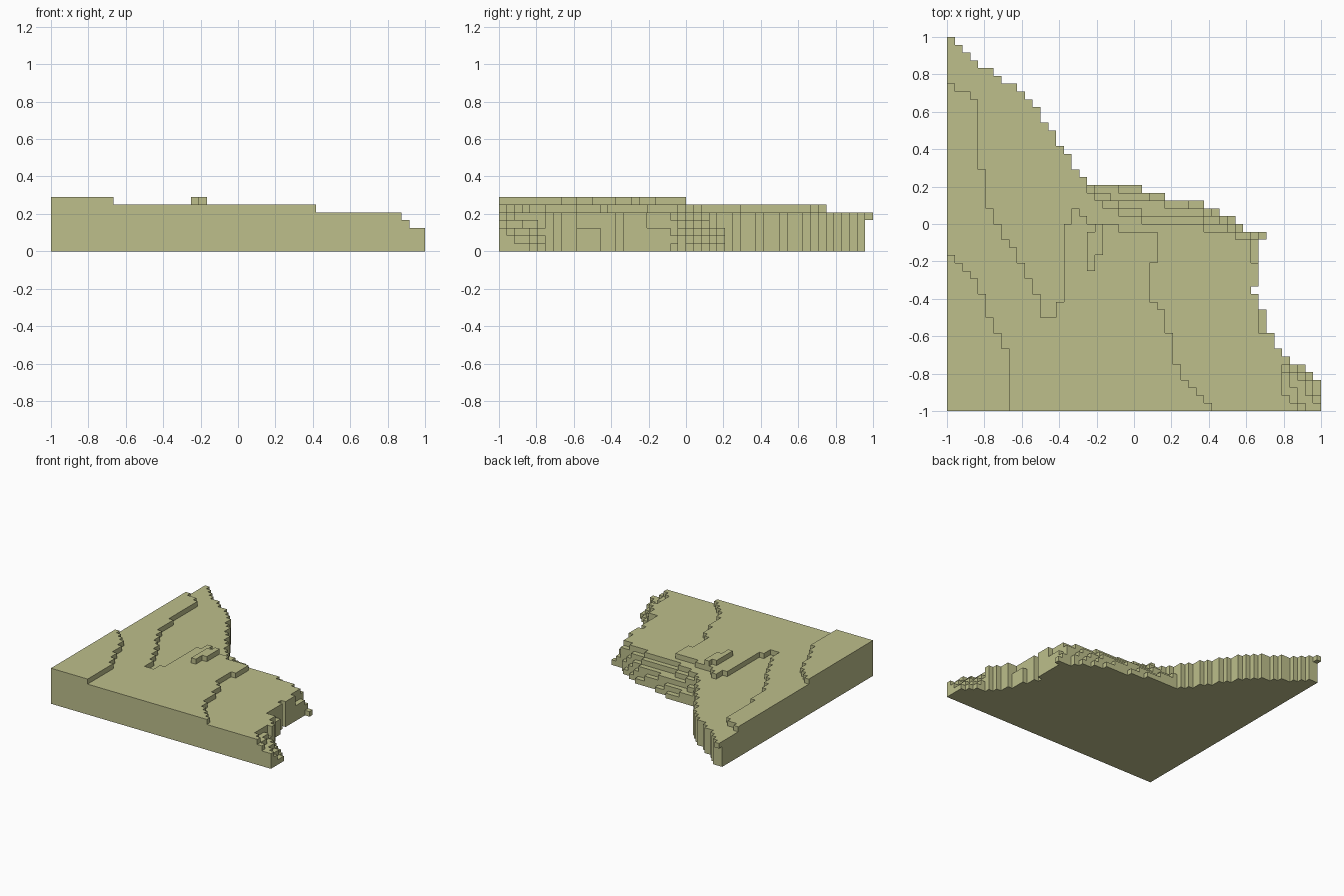
import bpy
import bmesh

GRID = 48
CELL = 2 / GRID

default_cube = bpy.data.objects.get("Cube")
if default_cube:
    bpy.data.objects.remove(default_cube, do_unlink=True)


def expand(runs):
    """Turn (row count, width) runs into one width per row, front to back."""
    return [width for count, width in runs for _ in range(count)]


def fill(cells, level, row, start, stop):
    """Add a strip of blocks along x."""
    cells.update((column, row, level) for column in range(start, stop))


def fill_rows(cells, level, widths, first_row=0):
    """Add strips that all start at the left edge of the grid."""
    for row, width in enumerate(widths, first_row):
        fill(cells, level, row, 0, width)


# Ground outline: worn right edge, then the diagonal back edge
outline = expand([
    (4, 48), (1, 47), (1, 46), (1, 44), (1, 43), (2, 42), (3, 41), (2, 40),
    (1, 39), (6, 40), (1, 41), (1, 38), (1, 37), (1, 35), (1, 33), (1, 28),
    (1, 25), (1, 18), (1, 17), (2, 16), (1, 15), (2, 14), (1, 13), (2, 12),
])
outline += [11, 10, 9, 7, 6, 4, 3, 2, 1]

# Stepped corner at the front right, one list per level above the ground
front_steps = [
    [48, 48, 47, 47, 46, 45],
    [48, 47, 46, 46, 45, 44],
    [46, 45, 45, 44, 44, 43],
    [45, 44, 43, 43, 43, 43],
]

# Staircase along the back, starting at the row where the cliff turns
STAIR_ROW = 22
back_steps = [
    [40, 38, 36, 34, 31, 26, 22],
    [39, 37, 35, 33, 28, 21, 19],
    [39, 36, 33, 25, 22, 19, 18],
    [37, 33, 25, 22, 20, 19, 18],
]

# Ground and the stepped levels over it
blocks = set()
fill_rows(blocks, 0, outline)
for level, (front, back) in enumerate(zip(front_steps, back_steps), 1):
    widths = list(outline)
    widths[:len(front)] = front
    widths[STAIR_ROW:STAIR_ROW + len(back)] = back
    if level > 2:
        # Upper cliff stands one block behind the ground edge
        for row in range(10, STAIR_ROW):
            if row < 13 or row > 18:
                widths[row] -= 1
    fill_rows(blocks, level, widths)

# Overhanging tip at the far back corner
blocks -= {(0, GRID - 1, level) for level in range(4)}

# Upper terrace, split by a valley that opens to the back
TERRACE = 5
ridge_right = expand([
    (1, 34), (1, 33), (1, 32), (1, 31), (2, 30), (4, 29), (3, 28), (1, 27),
    (5, 26), (4, 27), (1, 22), (1, 18), (1, 17),
])
valley_left = expand([
    (3, 12), (2, 11), (2, 10), (2, 9), (1, 8), (2, 7), (2, 6), (5, 5),
    (9, 4), (1, 3), (1, 1),
])
VALLEY_ROW = 12
fill_rows(blocks, TERRACE, ridge_right[:VALLEY_ROW])
fill_rows(blocks, TERRACE, valley_left, VALLEY_ROW)
for row in range(VALLEY_ROW, len(ridge_right)):
    valley_right = 14 if row < 14 else 15 if row < 24 else 16
    fill(blocks, TERRACE, row, valley_right, ridge_right[row])

# Top terrace at the front left and a small outcrop on the ridge
SUMMIT = 6
fill_rows(blocks, SUMMIT, expand([
    (8, 8), (2, 7), (2, 6), (3, 5), (2, 4), (1, 3), (1, 2), (1, 1)]))
blocks.update((18, row, SUMMIT) for row in range(18, 23))
blocks.update((19, row, SUMMIT) for row in range(20, 24))


def block_side(block, axis, side):
    """Corners of one block face, wound to point outward."""
    u, v = (axis + 1) % 3, (axis + 2) % 3
    corners = []
    for du, dv in ((0, 0), (1, 0), (1, 1), (0, 1)):
        corner = list(block)
        corner[axis] += side
        corner[u] += du
        corner[v] += dv
        corners.append(tuple(corner))
    return corners if side else corners[::-1]


# Skin the outside of the blocks with flat faces
bm = bmesh.new()
vertices = {}


def vertex(corner):
    if corner not in vertices:
        x, y, z = (value * CELL for value in corner)
        vertices[corner] = bm.verts.new((x - 1, y - 1, z))
    return vertices[corner]


for block in sorted(blocks):
    for axis in range(3):
        for side in (0, 1):
            neighbour = list(block)
            neighbour[axis] += 2 * side - 1
            if tuple(neighbour) not in blocks:
                bm.faces.new([vertex(c) for c in block_side(block, axis, side)])

mesh = bpy.data.meshes.new("stepped_terrain")
bm.to_mesh(mesh)
bm.free()

# Single dry grass colour
grass = bpy.data.materials.new("dry_grass")
grass.use_nodes = True
colour = (0.51, 0.52, 0.26, 1)
grass.diffuse_color = colour
grass.node_tree.nodes["Principled BSDF"].inputs["Base Color"].default_value = colour
mesh.materials.append(grass)

terrain = bpy.data.objects.new("stepped_terrain", mesh)
bpy.context.collection.objects.link(terrain)
